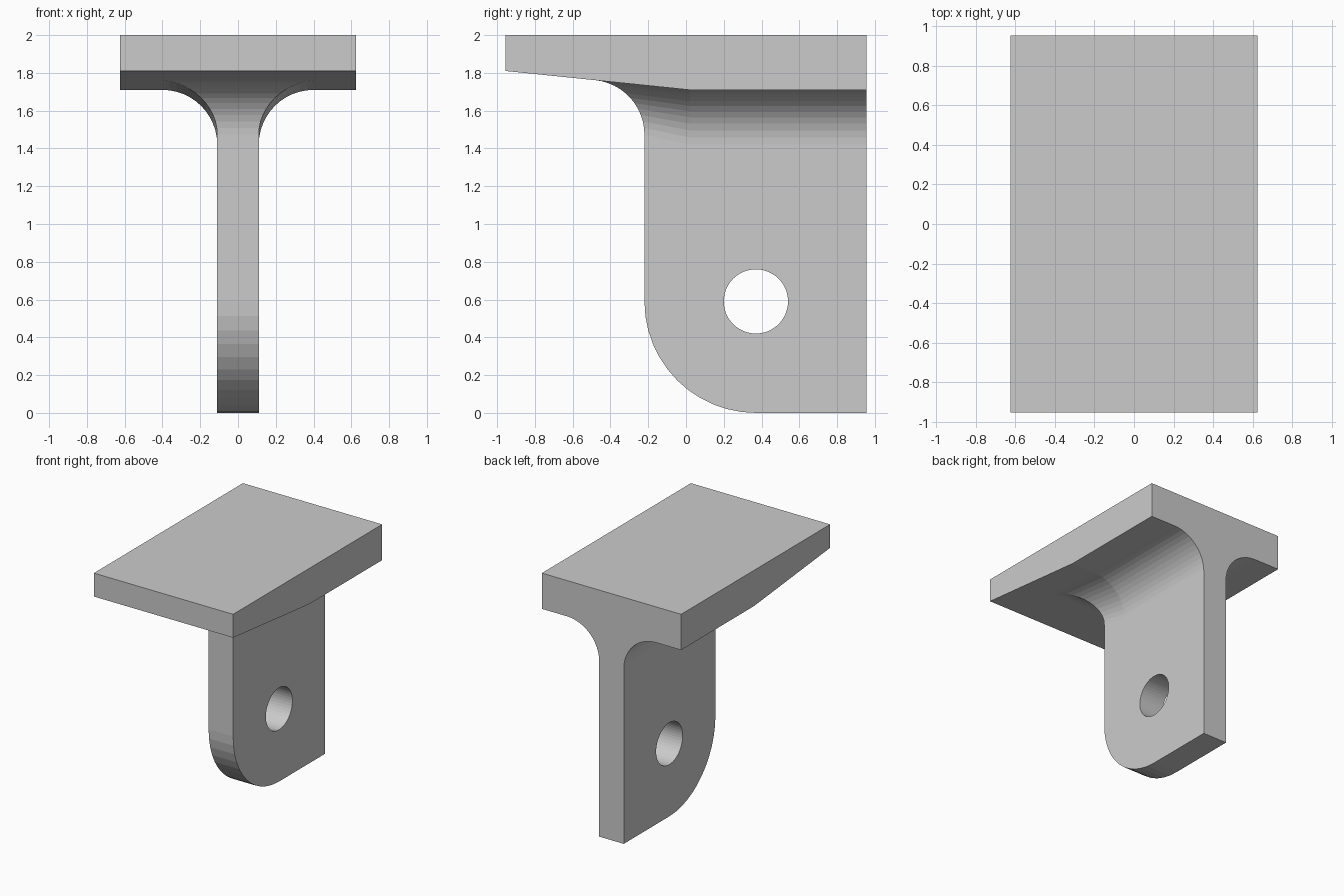
import bpy, bmesh
from math import sin, cos, pi, radians

if "Cube" in bpy.data.objects:
    bpy.data.objects.remove(bpy.data.objects["Cube"])

BACK, FRONT, KINK = 0.955, -0.22, 0.02   # y of back face, web front, plate slope start
HALF_WEB, HALF_PLATE = 0.11, 0.625
R_FILLET, R_CORNER = 0.29, 0.59
SEG = 12


def make_object(name, bm):
    bmesh.ops.recalc_face_normals(bm, faces=bm.faces)
    mesh = bpy.data.meshes.new(name)
    bm.to_mesh(mesh)
    bm.free()
    obj = bpy.data.objects.new(name, mesh)
    bpy.context.collection.objects.link(obj)
    return obj


def loft(name, rings):
    """Closed solid through a list of equal-length vertex rings."""
    bm = bmesh.new()
    loops = [[bm.verts.new(p) for p in ring] for ring in rings]
    n = len(loops[0])
    for a, b in zip(loops, loops[1:]):
        for i in range(n):
            j = (i + 1) % n
            bm.faces.new((a[i], a[j], b[j], b[i]))
    bm.faces.new(loops[0])
    bm.faces.new(loops[-1])
    return make_object(name, bm)


def extrude_x(name, profile, half):
    return loft(name, [[(x, y, z) for y, z in profile] for x in (-half, half)])


def boolean(target, tool, operation):
    mod = target.modifiers.new(operation.lower(), 'BOOLEAN')
    mod.operation, mod.solver, mod.object = operation, 'EXACT', tool
    bpy.context.view_layer.objects.active = target
    bpy.ops.object.modifier_apply(modifier=mod.name)
    bpy.data.objects.remove(tool)


# Mounting plate, tapering toward the front
bracket = extrude_x("bracket", [(-BACK, 2), (-BACK, 1.81), (KINK, 1.71),
                                (BACK, 1.71), (BACK, 2)], HALF_PLATE)

# Hanging web with one rounded lower corner
cy, cz = FRONT + R_CORNER, R_CORNER
corner = [(cy - R_CORNER * cos(i * pi / 2 / SEG), cz - R_CORNER * sin(i * pi / 2 / SEG))
          for i in range(SEG + 1)]
web = extrude_x("web", [(FRONT, 1.73)] + corner + [(BACK, 0), (BACK, 1.85), (FRONT, 1.85)],
                HALF_WEB)

# Concave fillet around the web: both sides and the front, mitred at the corners
rings = []
for i in range(SEG + 1):
    t = i / SEG
    a, f = t * pi / 2, t * radians(84.1)
    x = HALF_WEB + R_FILLET * (1 - cos(a))
    z = 1.71 - R_FILLET * (1 - sin(a))
    yf = FRONT - R_FILLET * (1 - cos(f))
    zf = 1.473 + R_FILLET * sin(f)
    half = [(x, BACK, z), (x, KINK, z), (x, yf, zf)]
    rings.append(half + [(-px, py, pz) for px, py, pz in reversed(half)])
rings.append([(px, py, 1.85) for px, py, pz in rings[-1]])
fillet = loft("fillet", rings)

boolean(bracket, fillet, 'UNION')
boolean(bracket, web, 'UNION')

# Pin hole through the web
hole = extrude_x("hole_cutter", [(cy + 0.17 * cos(k * pi / 24), cz + 0.17 * sin(k * pi / 24))
                                 for k in range(48)], 0.3)
hole.hide_render = True
boolean(bracket, hole, 'DIFFERENCE')
